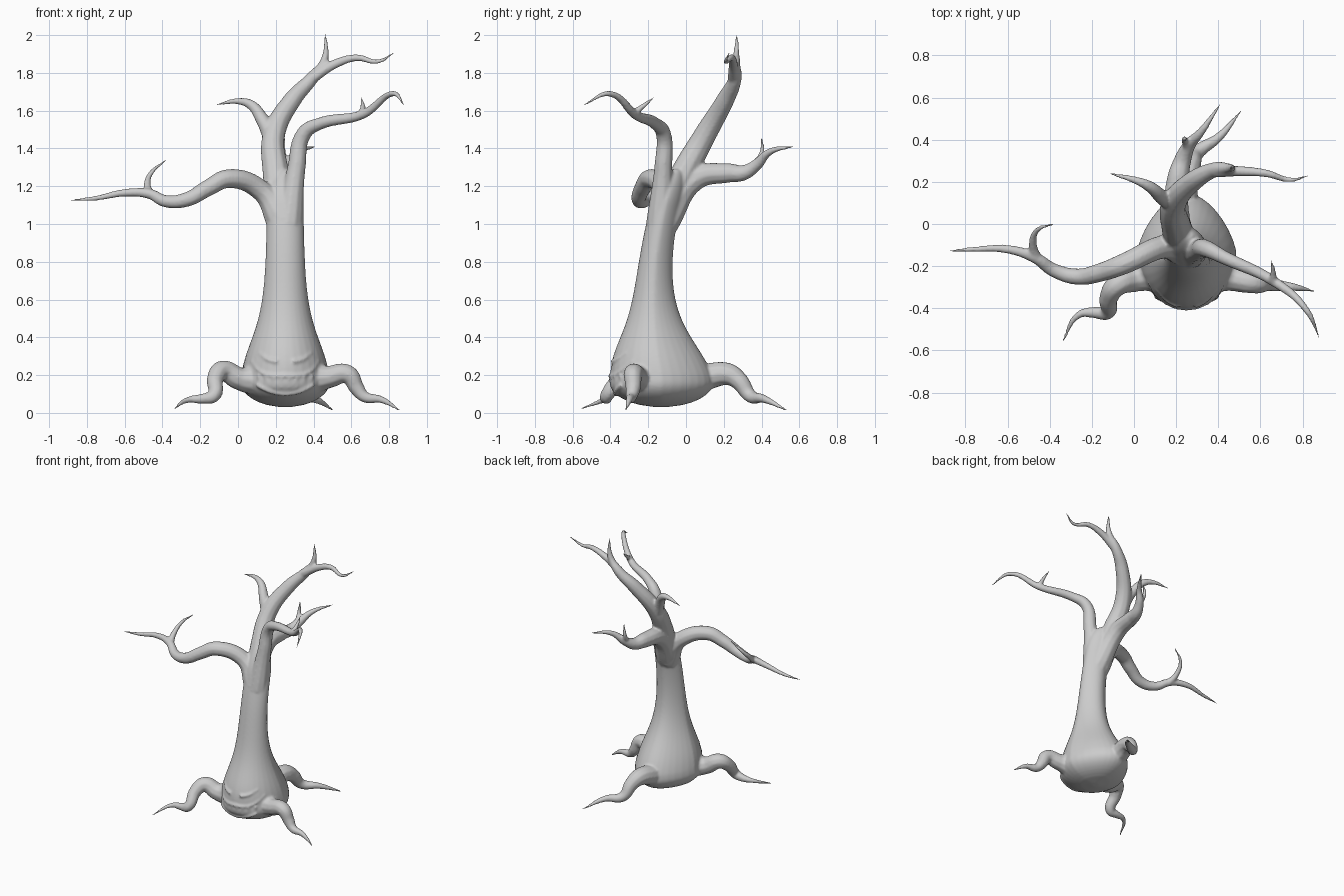
import bpy, bmesh, math

cube = bpy.data.objects.get("Cube")
if cube:
    bpy.data.objects.remove(cube)

COLOUR = (.6, .6, .6, 1)
bark = bpy.data.materials.new("grey_bark")
bark.use_nodes = True
bark.diffuse_color = COLOUR
bark.node_tree.nodes["Principled BSDF"].inputs["Base Color"].default_value = COLOUR

tree = bmesh.new()


def limb(points, thick, tip=.005, flare=1):
    """Add a closed tube tapering from thick to tip, with its first end flared."""
    curve = bpy.data.curves.new("limb_path", 'CURVE')
    curve.dimensions = '3D'
    curve.bevel_depth = 1
    curve.bevel_resolution = 3
    curve.resolution_u = 8
    curve.use_fill_caps = True
    spline = curve.splines.new('BEZIER')
    last = len(points) - 1
    spline.bezier_points.add(last)
    for index, (knot, place) in enumerate(zip(spline.bezier_points, points)):
        knot.co = place
        knot.radius = tip + (thick - tip) * (1 - index / last) ** .85
        knot.handle_left_type = knot.handle_right_type = 'AUTO'
    spline.bezier_points[0].radius *= flare
    helper = bpy.data.objects.new("limb_path", curve)
    bpy.context.collection.objects.link(helper)
    bpy.context.view_layer.update()
    graph = bpy.context.evaluated_depsgraph_get()
    mesh = bpy.data.meshes.new_from_object(helper.evaluated_get(graph))
    tree.from_mesh(mesh)
    bpy.data.objects.remove(helper)
    bpy.data.curves.remove(curve)
    bpy.data.meshes.remove(mesh)


# Trunk: slim waist, flared foot, bowl-shaped underside and domed crown
TRUNK_X, BASE, TOP = .25, .03, 1.29


def trunk_section(z):
    """Half width, half depth and centre y of the trunk at a height."""
    flare = 1 / (1 + (z / .42) ** 4)
    bowl = max(0, .17 - z) / .14
    crown = max(0, z - 1.1) / .2
    rounding = math.sqrt(max(.01, 1 - bowl ** 2 - crown ** 2))
    centre = .25 * (max(z, .2) - .6) ** 2 - .17
    return (.095 + .145 * flare) * rounding, (.075 + .205 * flare) * rounding, centre


def trunk_ring(z, sides=32):
    """Egg-shaped ring, narrower towards the back."""
    width, depth, centre = trunk_section(z)
    ring = []
    for side in range(sides):
        angle = math.tau * side / sides
        narrow = 1 - .25 * max(0, math.sin(angle))
        ring.append(tree.verts.new((TRUNK_X + width * narrow * math.cos(angle),
                                    centre + depth * math.sin(angle), z)))
    return ring


STEPS = 100
rings = [trunk_ring(BASE + (TOP - BASE) * step / STEPS) for step in range(STEPS + 1)]
for lower, upper in zip(rings, rings[1:]):
    for side in range(len(lower)):
        tree.faces.new((lower[side - 1], lower[side], upper[side], upper[side - 1]))
tree.faces.new(rings[0][::-1])
tree.faces.new(rings[-1])

# Long right arm and its hooked twig
limb([(.24, -.12, 1), (.13, -.11, 1.17), (-.05, -.19, 1.24), (-.16, -.23, 1.19), (-.27, -.25, 1.13),
      (-.38, -.22, 1.12), (-.47, -.16, 1.16), (-.6, -.12, 1.165), (-.75, -.12, 1.137),
      (-.89, -.13, 1.125)], .062, flare=1.4)
limb([(-.46, -.17, 1.15), (-.48, -.1, 1.2), (-.46, -.03, 1.27), (-.38, 0, 1.34)], .027)

# Front stem bending to the left, with a stub twig
limb([(.27, -.14, 1), (.31, -.12, 1.3), (.35, -.12, 1.48), (.43, -.16, 1.53), (.66, -.27, 1.58),
      (.82, -.41, 1.69), (.88, -.54, 1.63)], .056, flare=1.3)
limb([(.66, -.27, 1.59), (.66, -.22, 1.63), (.65, -.17, 1.67)], .02)

# Tall back stem, its forked top and right twig
limb([(.24, -.13, 1), (.2, -.01, 1.27), (.19, .1, 1.47), (.29, .21, 1.66), (.39, .26, 1.77),
      (.455, .265, 1.86), (.465, .27, 2.01)], .083)
limb([(.39, .25, 1.77), (.52, .25, 1.85), (.63, .24, 1.88), (.74, .21, 1.86), (.83, .23, 1.91)], .03)
limb([(.18, .1, 1.45), (.13, .13, 1.55), (.07, .18, 1.63), (0, .21, 1.65), (-.12, .24, 1.63)], .045)

# Back branch and its twig
limb([(.24, -.12, 1), (.2, .05, 1.24), (.21, .22, 1.27), (.23, .3, 1.27), (.26, .37, 1.31),
      (.32, .44, 1.38), (.41, .57, 1.41)], .073, flare=1.1)
limb([(.26, .35, 1.3), (.24, .4, 1.37), (.25, .4, 1.46)], .024)

# Right, left and back roots
limb([(.14, -.22, .18), (.01, -.26, .18), (-.08, -.29, .225), (-.12, -.35, .18), (-.13, -.42, .09),
      (-.19, -.42, .075), (-.26, -.43, .07), (-.34, -.56, .02)], .07, flare=1.5)
limb([(.36, -.22, .18), (.48, -.26, .19), (.58, -.28, .205), (.63, -.28, .13), (.67, -.29, .085),
      (.76, -.3, .07), (.86, -.32, .01)], .07, flare=1.5)
limb([(.23, -.04, .17), (.23, .1, .19), (.25, .22, .205), (.27, .28, .17), (.3, .34, .09),
      (.4, .41, .075), (.51, .54, .01)], .085, flare=1.4)


# Face: ridges laid on the front of the trunk
def on_bark(offset, z):
    width, depth, centre = trunk_section(z)
    return TRUNK_X + offset, centre - depth * math.sqrt(1 - (offset / width) ** 2), z


for mirror in (-1, 1):
    # Slanted brow, then the upper lip curling up at the cheek
    limb([on_bark(mirror * (.04 + .05 * rise), .27 + .012 * rise ** 2) for rise in range(3)], .013)
    limb([on_bark(mirror * .045 * step, .195 + .08 * (step / 4) ** 4) for step in range(5)], .012)
    # Row of teeth
    for tooth in range(4):
        across = mirror * (.02 + .04 * tooth)
        limb([on_bark(across, .2), on_bark(across, .13)], .011)
# Lower lip
limb([on_bark(.03 * step, .1 + .002 * step ** 2) for step in range(-5, 6)], .012, .012)

# Fuse all limbs into one smooth skin
skin = bpy.data.meshes.new("gnarled_tree")
tree.to_mesh(skin)
tree.free()
skin.materials.clear()
skin.materials.append(bark)
gnarled_tree = bpy.data.objects.new("gnarled_tree", skin)
bpy.context.collection.objects.link(gnarled_tree)
fuse = gnarled_tree.modifiers.new("fuse", 'REMESH')
fuse.mode = 'VOXEL'
fuse.voxel_size = .0075
fuse.use_smooth_shade = True
soften = gnarled_tree.modifiers.new("soften", 'SMOOTH')
soften.factor = .5
soften.iterations = 8
